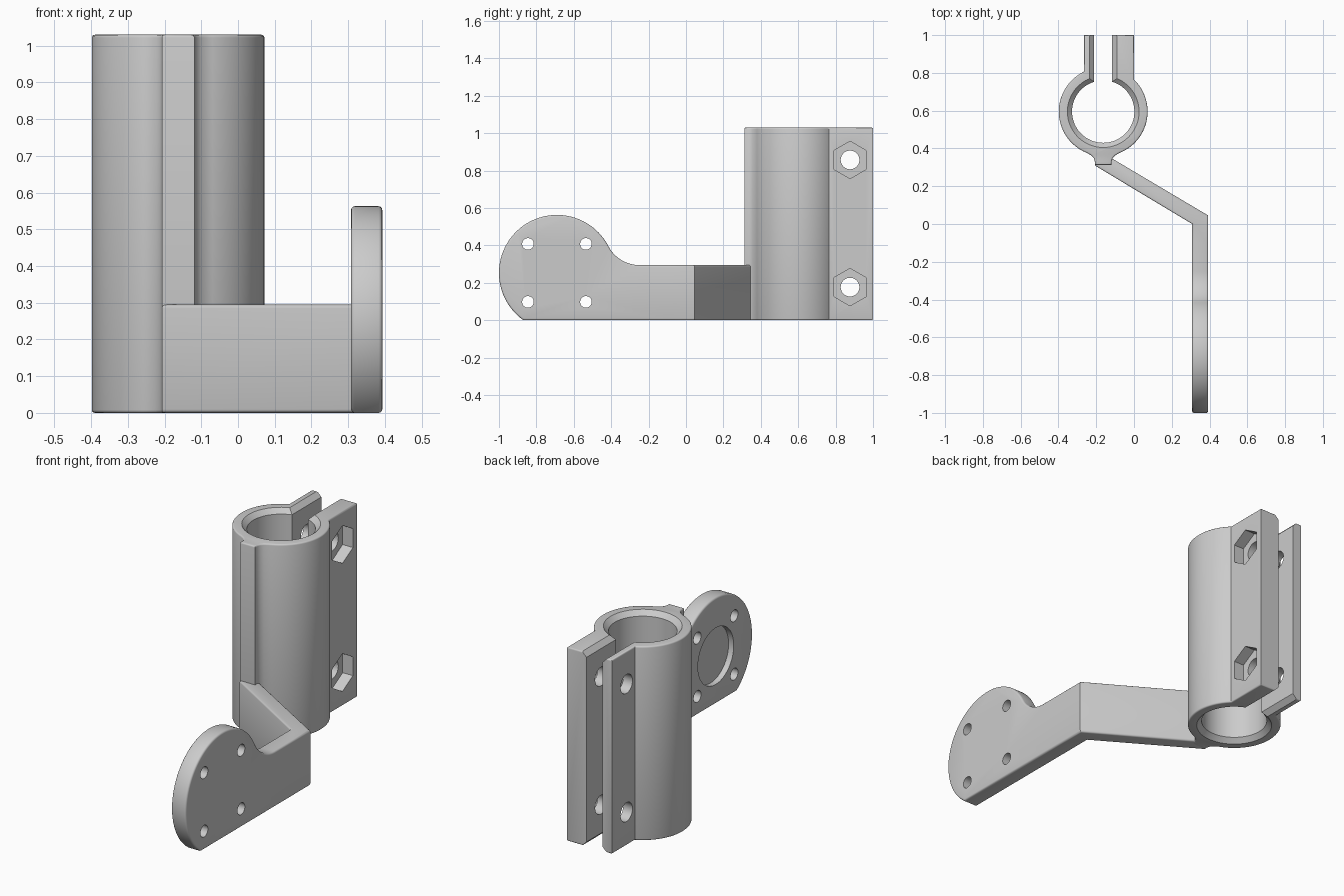
import bpy, bmesh
from math import sin, cos, radians, degrees, asin, acos, atan2, sqrt

cube = bpy.data.objects.get("Cube")
if cube:
    bpy.data.objects.remove(cube, do_unlink=True)

grey = bpy.data.materials.new("light_grey")
grey.use_nodes = True
grey.diffuse_color = (0.6, 0.6, 0.6, 1)
grey.node_tree.nodes["Principled BSDF"].inputs["Base Color"].default_value = (0.6, 0.6, 0.6, 1)


def arc(cx, cy, r, a0, a1, n):
    """Points along an arc, angles in degrees, both ends included."""
    return [(cx + r * cos(radians(a0 + (a1 - a0) * i / n)),
             cy + r * sin(radians(a0 + (a1 - a0) * i / n))) for i in range(n + 1)]


def loft(name, rings, axis="z", bevel=0.0, seam=None):
    """Solid through (height, outline) rings along an axis, with rounded end rims."""
    bm = bmesh.new()
    place = (lambda p, h: (p[0], p[1], h)) if axis == "z" else (lambda p, h: (h, p[0], p[1]))
    loops = [[bm.verts.new(place(p, h)) for p in pts] for h, pts in rings]
    caps = [bm.faces.new(loops[0]), bm.faces.new(loops[-1])]
    for low, high in zip(loops, loops[1:]):
        for i in range(len(low)):
            bm.faces.new((low[i - 1], low[i], high[i], high[i - 1]))
    bmesh.ops.recalc_face_normals(bm, faces=bm.faces)
    if bevel:
        rim = [e for f in caps for e in f.edges
               if seam is None or any(abs(v.co.y - seam) > 1e-4 for v in e.verts)]
        bmesh.ops.bevel(bm, geom=rim, offset=bevel, segments=3, profile=0.5, affect="EDGES")
    mesh = bpy.data.meshes.new(name)
    bm.to_mesh(mesh)
    bm.free()
    mesh.materials.append(grey)
    obj = bpy.data.objects.new(name, mesh)
    bpy.context.collection.objects.link(obj)
    return obj


def prism(name, pts, h0, h1, axis="z", bevel=0.0, seam=None):
    return loft(name, [(h0, pts), (h1, pts)], axis, bevel, seam)


def activate(obj):
    bpy.ops.object.select_all(action="DESELECT")
    obj.select_set(True)
    bpy.context.view_layer.objects.active = obj


def cut(obj, cutter):
    cutter.hide_render = True
    mod = obj.modifiers.new("cut", "BOOLEAN")
    mod.operation, mod.solver, mod.object = "DIFFERENCE", "EXACT", cutter
    activate(obj)
    bpy.ops.object.modifier_apply(modifier=mod.name)
    bpy.data.objects.remove(cutter, do_unlink=True)


def drill(obj, y, z, r, x0, x1, sides=32):
    ring = arc(y, z, r, 90, 450, sides)[:-1]
    cut(obj, prism("drill", ring, x0, x1, "x"))


# Split clamp: tube with two ears at the back and a spine at the front
CX, CY, R, BORE, H = -0.163, 0.595, 0.235, 0.165, 1.03
EAR_L, EAR_R, BACK = -0.265, 0.0, 1.0
SPINE, ROOT, FRONT = 0.0445, 0.085, 0.312

a_left = degrees(acos((EAR_L - CX) / R))
a_right = degrees(acos((EAR_R - CX) / R))
a_root = degrees(asin(ROOT / R))
left_side = [(CX - 0.062, 0.362), (CX - 0.049, 0.347), (CX - SPINE, 0.33), (CX - SPINE, FRONT)]
outline = [(EAR_R, BACK), (EAR_L, BACK)]
outline += arc(CX, CY, R, a_left, 270 - a_root, 48)
outline += left_side + [(2 * CX - x, y) for x, y in reversed(left_side)]
outline += arc(CX, CY, R, a_root - 90, a_right, 48)
clamp = prism("clamp", outline, 0, H, bevel=0.008)


# Keyhole bore and slot, widened to a chamfer at both ends
def keyhole(grow):
    r, w = BORE + grow, 0.0475 + grow
    a = degrees(acos(w / r))
    return [(CX + w, 1.2), (CX - w, 1.2)] + arc(CX, CY, r, 180 - a, 360 + a, 80)


C = 0.025
cut(clamp, loft("bore", [(-C, keyhole(2 * C)), (C, keyhole(0)),
                         (H - C, keyhole(0)), (H + C, keyhole(2 * C))]))

# Bolt holes through both ears, with hexagonal nut pockets on one side
for z in (0.177, 0.857):
    drill(clamp, 0.877, z, 0.05, -0.5, 0.2)
    drill(clamp, 0.877, z, 0.1, -0.06, 0.1, 6)

# Mounting plate: round head flowing into a straight neck
X0, X1, SEAM, TOP = 0.308, 0.393, -0.1, 0.295
HY, HZ, HR = -0.69, 0.253, 0.31
NY = -0.25
dy, dz = NY - HY, TOP - HZ
fillet = (dy ** 2 + dz ** 2 - HR ** 2) / (2 * (HR - dz))
turn = degrees(atan2(dz + fillet, dy))
profile = [(SEAM, 0), (SEAM, TOP)]
profile += arc(NY, TOP + fillet, fillet, -90, turn - 180, 16)
profile += arc(HY, HZ, HR, turn, 180 + degrees(asin(HZ / HR)), 64)[1:]
plate = prism("mounting_plate", profile, X0, X1, "x", 0.01, SEAM)
for y in (-0.155, 0.155):
    for z in (-0.155, 0.155):
        drill(plate, HY + y, HZ + z, 0.031, 0.2, 0.5)
drill(plate, HY, HZ, 0.15, 0.2, X0 + 0.03, 64)

# Bent arm joining the plate to the spine
bend = [(X0, SEAM), (X1, SEAM), (X1, 0.045), (-0.13, 0.355), (CX, 0.37),
        (CX - SPINE + 0.005, 0.335), (CX - SPINE, 0.31), (X0, 0)]
arm = prism("arm", bend, 0, TOP, bevel=0.01, seam=SEAM)

for obj in (clamp, plate, arm):
    activate(obj)
    bpy.ops.object.shade_smooth_by_angle(angle=radians(35))
